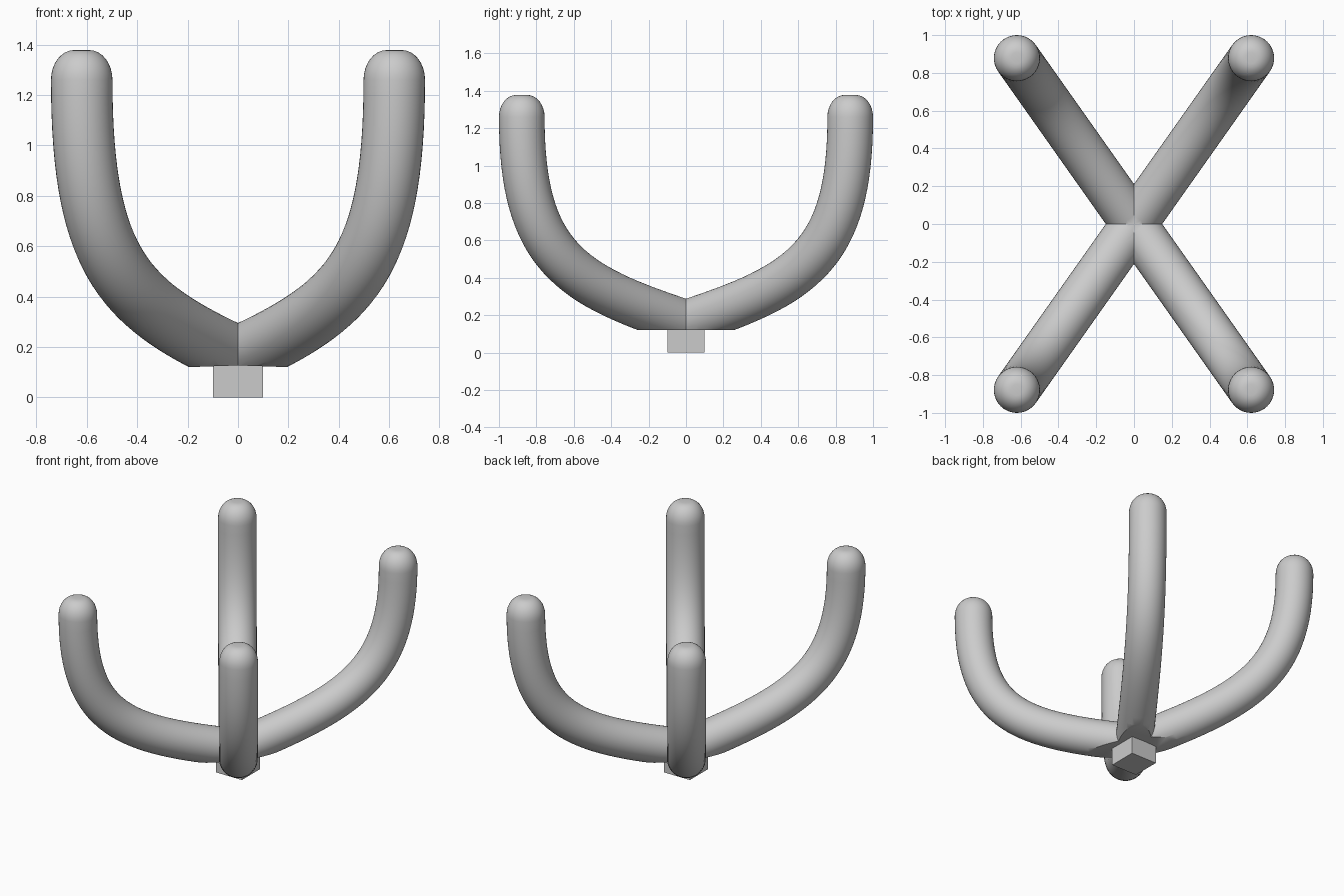
import bpy, bmesh
from math import sin, cos, pi
from mathutils import Vector
from mathutils.geometry import interpolate_bezier

if "Cube" in bpy.data.objects:
    bpy.data.objects.remove(bpy.data.objects["Cube"])

R = 0.122                                   # tube radius
TIP = Vector((0.62, 0.878, 0))
REACH = TIP.length
OUT = TIP.normalized()                      # horizontal arm direction
SIDE = Vector((-OUT.y, OUT.x, 0))
UP = Vector((0, 0, 1))


def at(r, z):
    return OUT * r + UP * z


def clip(bm, co, no, fill=False):
    """Remove everything behind a plane, optionally closing the cut."""
    geom = bm.verts[:] + bm.edges[:] + bm.faces[:]
    res = bmesh.ops.bisect_plane(bm, geom=geom, dist=1e-5, plane_co=co,
                                 plane_no=no, clear_inner=True)
    if fill:
        edges = [g for g in res["geom_cut"] if isinstance(g, bmesh.types.BMEdge)]
        bmesh.ops.holes_fill(bm, edges=edges, sides=0)


# Arm centreline: a straight run-in through the middle, then a curve to vertical
path = [at(-0.3, 0.079)]
path += interpolate_bezier(at(0, 0.16), at(0.75, 0.3625),
                           at(REACH, 0.51), at(REACH, 1.26), 33)
tangents = [(path[min(i + 1, len(path) - 1)] - path[max(i - 1, 0)]).normalized()
            for i in range(len(path))]
tangents[0] = (path[1] - path[0]).normalized()
tangents[-1] = UP
rings = [(p, t, R) for p, t in zip(path, tangents)]

# Rounded tip with a small flat top
for i in range(1, 9):
    a = i / 8 * pi / 2
    rings.append((path[-1] + UP * 0.118 * sin(a), UP, 0.03 + (R - 0.03) * cos(a)))

# Sweep one arm
bm = bmesh.new()
N = 40
loops = []
for p, t, rad in rings:
    n = SIDE.cross(t)
    loops.append([bm.verts.new(p + (SIDE * cos(2 * pi * k / N) + n * sin(2 * pi * k / N)) * rad)
                  for k in range(N)])
for a, b in zip(loops, loops[1:]):
    for k in range(N):
        bm.faces.new((a[k], a[(k + 1) % N], b[(k + 1) % N], b[k]))
bm.faces.new(loops[0])
bm.faces.new(loops[-1])

# Flat underside, then trim to one quadrant
clip(bm, (0, 0, 0.127), (0.035, 0, 1), fill=True)
clip(bm, (0, 0, 0), (1, 0, 0))
clip(bm, (0, 0, 0), (0, 1, 0))
bmesh.ops.recalc_face_normals(bm, faces=bm.faces[:])
if max(bm.faces, key=lambda f: f.calc_center_median().z).normal.z < 0:
    bmesh.ops.reverse_faces(bm, faces=bm.faces[:])

mesh = bpy.data.meshes.new("curved_arms")
bm.to_mesh(mesh)
bm.free()
arms = bpy.data.objects.new("curved_arms", mesh)
bpy.context.collection.objects.link(arms)
bpy.context.view_layer.objects.active = arms
arms.select_set(True)

# Mirror to four arms
mirror = arms.modifiers.new("four_arms", "MIRROR")
mirror.use_axis = (True, True, False)
bpy.ops.object.modifier_apply(modifier=mirror.name)
bpy.ops.object.shade_smooth_by_angle(angle=0.6)

# Square base peg
bpy.ops.mesh.primitive_cube_add(size=1, location=(0, 0, 0.065))
peg = bpy.context.object
peg.name = "base_peg"
peg.scale = (0.2, 0.2, 0.13)
bpy.ops.object.transform_apply(location=True, rotation=False, scale=True)
